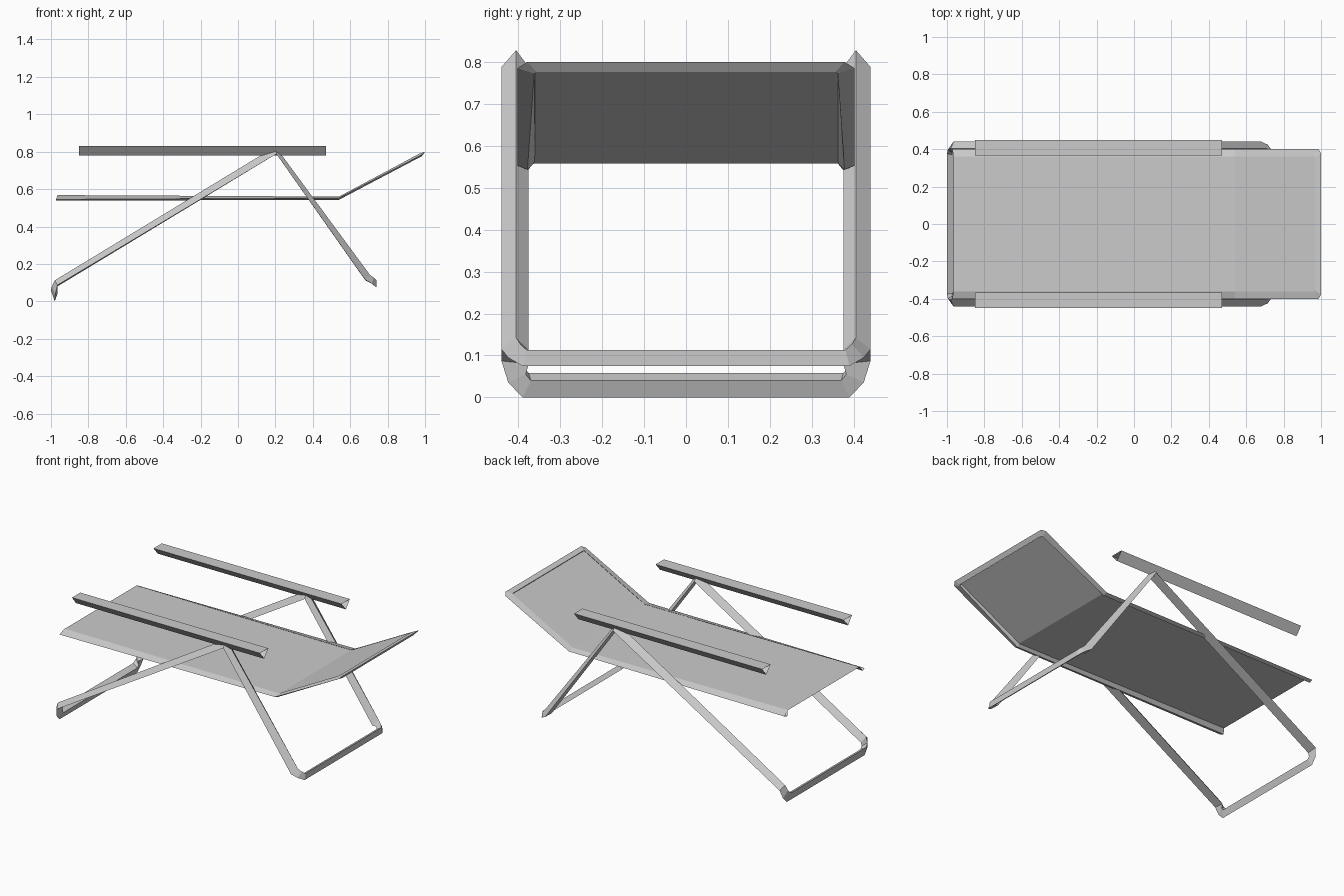
import bpy, bmesh

if "Cube" in bpy.data.objects:
    bpy.data.objects.remove(bpy.data.objects["Cube"])


def finish(name, bm):
    bmesh.ops.recalc_face_normals(bm, faces=bm.faces)
    me = bpy.data.meshes.new(name)
    bm.to_mesh(me)
    bm.free()
    ob = bpy.data.objects.new(name, me)
    bpy.context.collection.objects.link(ob)
    return ob


def loft(name, stations, closed=False):
    """Skin a tube with open ends through three-cornered sections."""
    bm = bmesh.new()
    rings = [[bm.verts.new(p) for p in s] for s in stations]
    pairs = list(zip(rings, rings[1:]))
    if closed:
        pairs.append((rings[-1], rings[0]))
    for a, b in pairs:
        for i in range(3):
            j = (i + 1) % 3
            bm.faces.new((a[i], a[j], b[j], b[i]))
    return finish(name, bm)


def mirrored(stations):
    return [[(x, -y, z) for x, y, z in s] for s in reversed(stations)]


# Leg frame: one closed loop, each section is outer, ridge, inner corner
leg = [
    [(-.98, .39, 0), (-1, .375, .058), (-.965, .37, .04)],
    [(-.977, .424, .036), (-.995, .398, .08), (-.965, .382, .055)],
    [(-.965, .44, .087), (-.98, .405, .112), (-.965, .375, .08)],
    [(.205, .44, .788), (.2, .405, .828), (.205, .375, .788)],
    [(.68, .44, .115), (.705, .405, .142), (.68, .375, .113)],
    [(.715, .424, .095), (.725, .395, .127), (.70, .385, .108)],
    [(.74, .39, .075), (.74, .38, .113), (.71, .375, .098)],
]
loft("leg_frame", leg + mirrored(leg), closed=True)

# Seat frame: side rails, bend, headrest rails and top bar
rail = [
    [(-.965, .36, .568), (-.972, .402, .545), (-.975, .378, .538)],
    [(.54, .36, .56), (.54, .402, .553), (.54, .378, .543)],
    [(.965, .36, .787), (.985, .402, .785), (.975, .362, .772)],
    [(.967, .355, .789), (1, .378, .80), (.982, .355, .774)],
]
loft("seat_frame", rail + mirrored(rail))

# Fabric sheet: seat and headrest
bm = bmesh.new()
rows = [[bm.verts.new((x, y, z)) for y in (-.364, .364)]
        for x, z in ((-.965, .566), (.54, .558), (.968, .786))]
for a, b in zip(rows, rows[1:]):
    bm.faces.new((a[0], b[0], b[1], a[1]))
finish("fabric_sheet", bm)

# Armrests: triangular channels, point down
for s, side in ((1, "back"), (-1, "front")):
    loft("armrest_" + side, [[(x, s * .367, .83), (x, s * .45, .83), (x, s * .41, .78)]
                             for x in (-.85, .47)])
